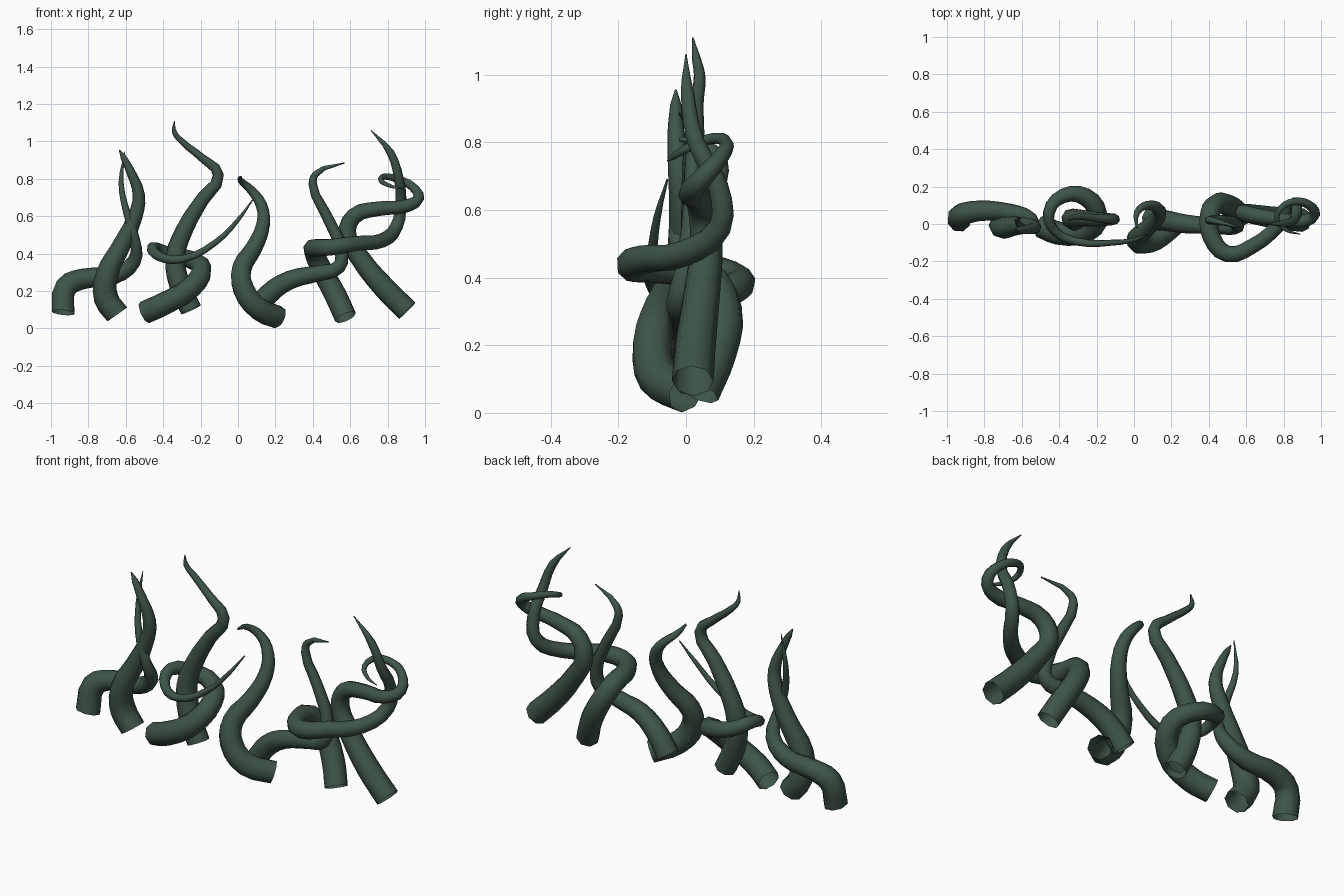
import bpy

green = bpy.data.materials.new("dark_green")
green.diffuse_color = (0.05, 0.09, 0.065, 1)


def tentacle(name, pts):
    """Open-based tapering tube through (x, y, z, radius) points."""
    cu = bpy.data.curves.new(name, 'CURVE')
    cu.dimensions = '3D'
    cu.bevel_depth = 1.0
    cu.bevel_resolution = 2
    cu.resolution_u = 3
    cu.use_fill_caps = False
    sp = cu.splines.new('BEZIER')
    sp.bezier_points.add(len(pts) - 1)
    for bp, (x, y, z, r) in zip(sp.bezier_points, pts):
        bp.co = (x, y, z)
        bp.radius = r
        bp.handle_left_type = bp.handle_right_type = 'AUTO'
    sp.use_smooth = True
    ob = bpy.data.objects.new(name, cu)
    bpy.context.collection.objects.link(ob)
    cu.materials.append(green)
    bpy.ops.object.select_all(action='DESELECT')
    ob.select_set(True)
    bpy.context.view_layer.objects.active = ob
    bpy.ops.object.convert(target='MESH')
    bpy.ops.object.shade_smooth_by_angle(angle=0.9)


# left pair, twisted around each other
tentacle("tentacle_far_left", [
    (-.935, .02, .085, .064), (-.92, .05, .22, .061), (-.83, .07, .265, .055),
    (-.66, .06, .285, .048), (-.555, .03, .36, .038), (-.55, -.02, .47, .028),
    (-.595, -.02, .62, .02), (-.625, .02, .78, .014), (-.605, .03, .945, .002)])
tentacle("tentacle_left", [
    (-.645, 0, .075, .064), (-.705, 0, .16, .066), (-.70, -.02, .29, .06),
    (-.63, -.01, .43, .05), (-.55, -.01, .6, .04), (-.53, -.02, .71, .033),
    (-.575, -.03, .84, .024), (-.61, -.03, .91, .017), (-.635, -.03, .955, .003)])

# left middle: one coils round the other
tentacle("tentacle_coiled_left", [
    (-.50, -.01, .085, .062), (-.40, -.05, .13, .062), (-.25, -.04, .22, .058),
    (-.195, .05, .32, .054), (-.26, .145, .37, .048), (-.38, .15, .40, .04),
    (-.455, .06, .43, .033), (-.42, -.04, .385, .026), (-.30, -.095, .37, .021),
    (-.12, -.10, .46, .016), (0, -.085, .58, .011), (.08, -.055, .69, .003)])
tentacle("tentacle_tall", [
    (-.25, .01, .10, .058), (-.31, .02, .23, .058), (-.335, .03, .38, .053),
    (-.28, .03, .54, .046), (-.19, .025, .69, .038), (-.105, .025, .82, .03),
    (-.19, .03, .91, .022), (-.30, .04, 1.0, .017), (-.34, .03, 1.05, .013), (-.34, .02, 1.11, .002)])

# middle pair
tentacle("tentacle_middle", [
    (.215, .0, .06, .062), (.11, -.08, .105, .064), (.03, -.1, .21, .06),
    (.02, -.07, .32, .054), (.085, -.01, .43, .046), (.135, .05, .56, .038),
    (.125, .085, .66, .032), (.07, .1, .74, .024), (.015, .06, .79, .017), (.015, -.02, .81, .006)])
tentacle("tentacle_thin", [
    (.09, .03, .085, .06), (.16, .02, .18, .056), (.28, 0, .26, .05),
    (.43, -.01, .295, .043), (.54, -.02, .33, .037), (.55, 0, .42, .034),
    (.47, .02, .61, .029), (.40, .02, .77, .023), (.415, .02, .825, .018), (.57, -.02, .885, .003)])

# right pair, each hooked round its neighbour
tentacle("tentacle_right", [
    (.575, .04, .06, .06), (.52, .09, .18, .06), (.45, .11, .31, .056),
    (.405, .05, .41, .053), (.415, -.07, .43, .05), (.5, -.16, .435, .047),
    (.63, -.12, .455, .043), (.77, -.01, .47, .039), (.85, .1, .55, .036),
    (.87, .095, .67, .032), (.86, .03, .8, .027), (.815, .005, .94, .021), (.71, 0, 1.06, .002)])
tentacle("tentacle_far_right", [
    (.905, .02, .095, .062), (.78, .03, .22, .06), (.65, .05, .38, .053),
    (.585, .06, .5, .048), (.62, .05, .6, .044), (.75, .03, .64, .039),
    (.90, .015, .655, .035), (.965, .05, .695, .03), (.93, .105, .76, .024),
    (.86, .12, .795, .02), (.785, .085, .812, .017), (.765, .02, .79, .014),
    (.82, -.035, .76, .01), (.89, -.055, .745, .002)])
